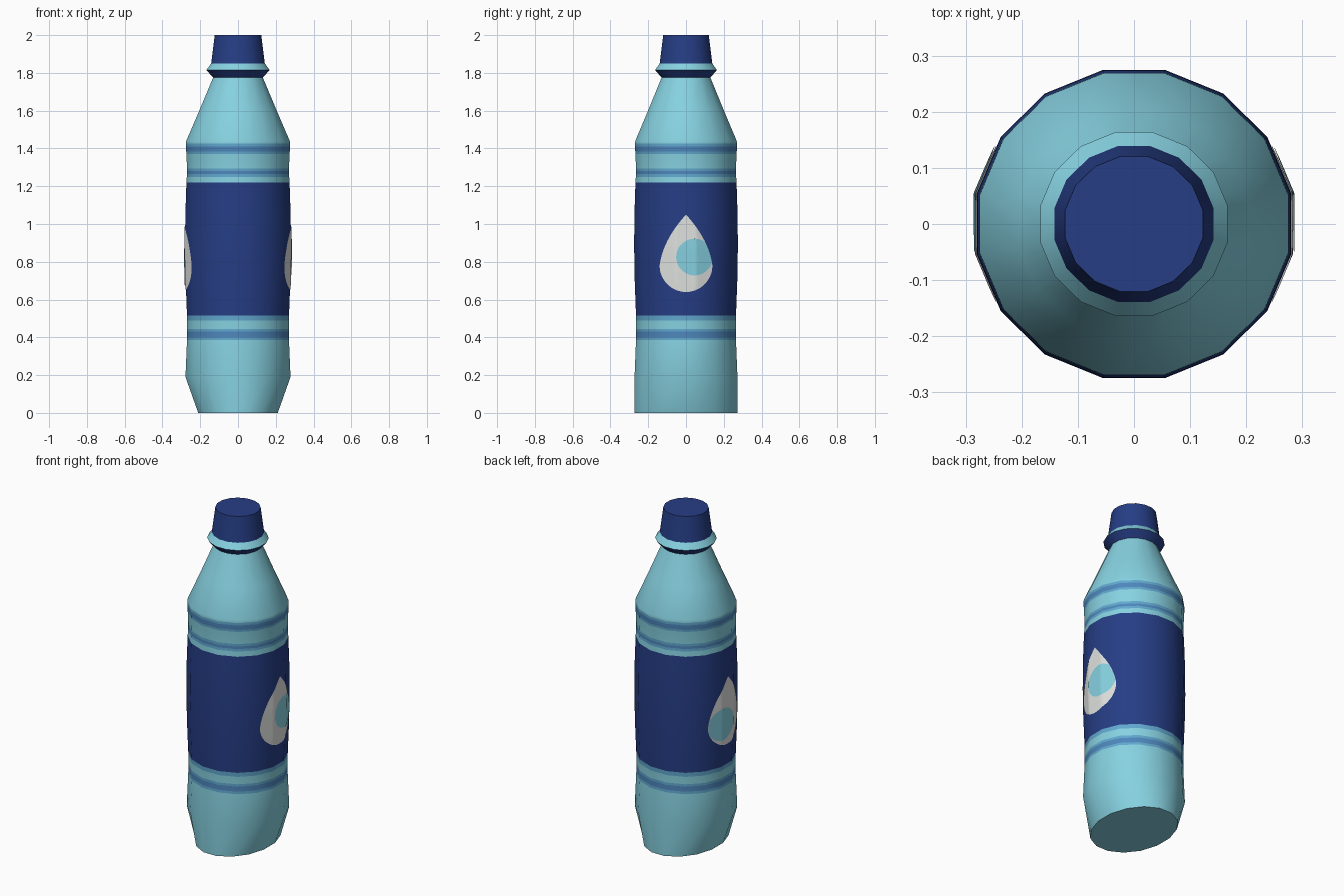
import bpy, bmesh, math

if "Cube" in bpy.data.objects:
    bpy.data.objects.remove(bpy.data.objects["Cube"])

SIDES = 16
Y_SCALE = 0.98


def material(name, rgb):
    m = bpy.data.materials.new(name)
    m.diffuse_color = (*rgb, 1)
    m.use_nodes = True
    m.node_tree.nodes["Principled BSDF"].inputs["Base Color"].default_value = m.diffuse_color
    return m


AQUA, NAVY, SKY, BLUE, WHITE = range(5)
MATS = [material("aqua", (0.24, 0.64, 0.75)), material("navy", (0.019, 0.047, 0.235)),
        material("sky_blue", (0.12, 0.39, 0.62)), material("mid_blue", (0.075, 0.24, 0.50)),
        material("off_white", (0.74, 0.76, 0.74))]


def finish(name, bm):
    mesh = bpy.data.meshes.new(name)
    bm.to_mesh(mesh)
    bm.free()
    for m in MATS:
        mesh.materials.append(m)
    ob = bpy.data.objects.new(name, mesh)
    bpy.context.collection.objects.link(ob)
    bpy.ops.object.select_all(action='DESELECT')
    ob.select_set(True)
    bpy.context.view_layer.objects.active = ob
    bpy.ops.object.shade_smooth_by_angle(angle=math.radians(32))
    return ob


def lathe(name, profile, bottom=False, top=False, base_pinch=1.0):
    """profile: (z, flat radius, colour of the band above)"""
    bm = bmesh.new()
    rings = []
    for i, (z, r, _) in enumerate(profile):
        sx = base_pinch if i == 0 else 1
        r /= math.cos(math.pi / SIDES)
        rings.append([bm.verts.new((sx * r * math.cos(a), Y_SCALE * r * math.sin(a), z))
                      for a in [(k + 0.5) * 2 * math.pi / SIDES for k in range(SIDES)]])
    for lo, hi, (_, _, col) in zip(rings, rings[1:], profile):
        for k in range(SIDES):
            n = (k + 1) % SIDES
            bm.faces.new((lo[k], lo[n], hi[n], hi[k])).material_index = col
    if bottom:
        bm.faces.new(rings[0][::-1]).material_index = profile[0][2]
    if top:
        bm.faces.new(rings[-1]).material_index = profile[-1][2]
    return finish(name, bm)


# lower bottle: base narrowed in x, with painted stripes
lathe("lower_body", [(0, 0.277, AQUA), (0.19, 0.278, AQUA), (0.385, 0.270, SKY), (0.40, 0.269, BLUE),
                     (0.43, 0.269, SKY), (0.445, 0.269, AQUA), (0.49, 0.269, SKY), (0.515, 0.270, SKY)],
      bottom=True, base_pinch=0.76)

# wrapped label, slightly bulging
LABEL = [(0.515, 0.270, NAVY), (0.70, 0.277, NAVY), (0.87, 0.280, NAVY), (1.04, 0.279, NAVY), (1.22, 0.273, NAVY)]
lathe("label", LABEL)

# upper bottle: striped band and tapering shoulder
lathe("shoulder", [(1.22, 0.273, AQUA), (1.25, 0.271, SKY), (1.265, 0.270, BLUE), (1.28, 0.270, SKY),
                   (1.295, 0.270, AQUA), (1.37, 0.273, SKY), (1.383, 0.274, BLUE), (1.41, 0.275, SKY),
                   (1.425, 0.275, AQUA), (1.44, 0.274, AQUA), (1.60, 0.205, AQUA), (1.775, 0.132, AQUA)])

# flared neck ring
lathe("neck_ring", [(1.775, 0.132, NAVY), (1.815, 0.167, AQUA), (1.85, 0.142, AQUA), (1.85, 0.11, AQUA)])

# screw cap
lathe("cap", [(1.85, 0.142, NAVY), (2.0, 0.123, NAVY)], bottom=True, top=True)


def label_x(y, z):
    """x of the faceted label surface at height z and offset y"""
    for (z0, r0, _), (z1, r1, _) in zip(LABEL, LABEL[1:]):
        if z0 <= z <= z1:
            r = r0 + (r1 - r0) * (z - z0) / (z1 - z0)
    y = abs(y) / Y_SCALE
    k = round(math.atan2(y, math.sqrt(max(r * r - y * y, 0))) / (2 * math.pi / SIDES))
    a = k * 2 * math.pi / SIDES
    return (r - y * math.sin(a)) / math.cos(a)


def drop_half(z):
    """half width of the teardrop: round below, tapering to a point above"""
    zc, r, tip = 0.78, 0.14, 1.05
    if z <= zc:
        return r * math.sqrt(max(0, 1 - ((zc - z) / r) ** 2))
    t = (z - zc) / (tip - zc)
    return r * (1 - t) * (1 + t * 0.75)


def plate(name, side, col, z0, z1, lo, hi, lift):
    """thin painted patch that follows the label between lo(z) and hi(z)"""
    bm = bmesh.new()
    rows, cols, grid = 28, 20, []
    for i in range(rows + 1):
        z = (z0 + z1) / 2 - (z1 - z0) / 2 * math.cos(math.pi * i / rows)
        a, b = lo(z), hi(z)
        ys = [a + (b - a) * j / cols for j in range(cols + 1)]
        grid.append([bm.verts.new((side * (label_x(y, z) + lift), y, z)) for y in ys])
    for p, q in zip(grid, grid[1:]):
        for j in range(cols):
            f = [p[j], p[j + 1], q[j + 1], q[j]]
            bm.faces.new(f if side > 0 else f[::-1]).material_index = col
    bmesh.ops.remove_doubles(bm, verts=bm.verts, dist=1e-5)
    finish(name, bm)


# teardrop patch with a round aqua spot on both sides
for side, label, cy, cz in ((1, "right", 0.045, 0.825), (-1, "left", 0.045, 0.775)):
    R = 0.097

    def chord(z):
        return math.sqrt(max(0, R * R - (z - cz) ** 2))

    plate(label + "_teardrop", side, WHITE, 0.64, 1.05, lambda z: -drop_half(z), drop_half, 0.003)
    plate(label + "_spot", side, AQUA, cz - R, cz + R,
          lambda z: max(-drop_half(z), cy - chord(z)),
          lambda z: min(drop_half(z), cy + chord(z)), 0.006)
